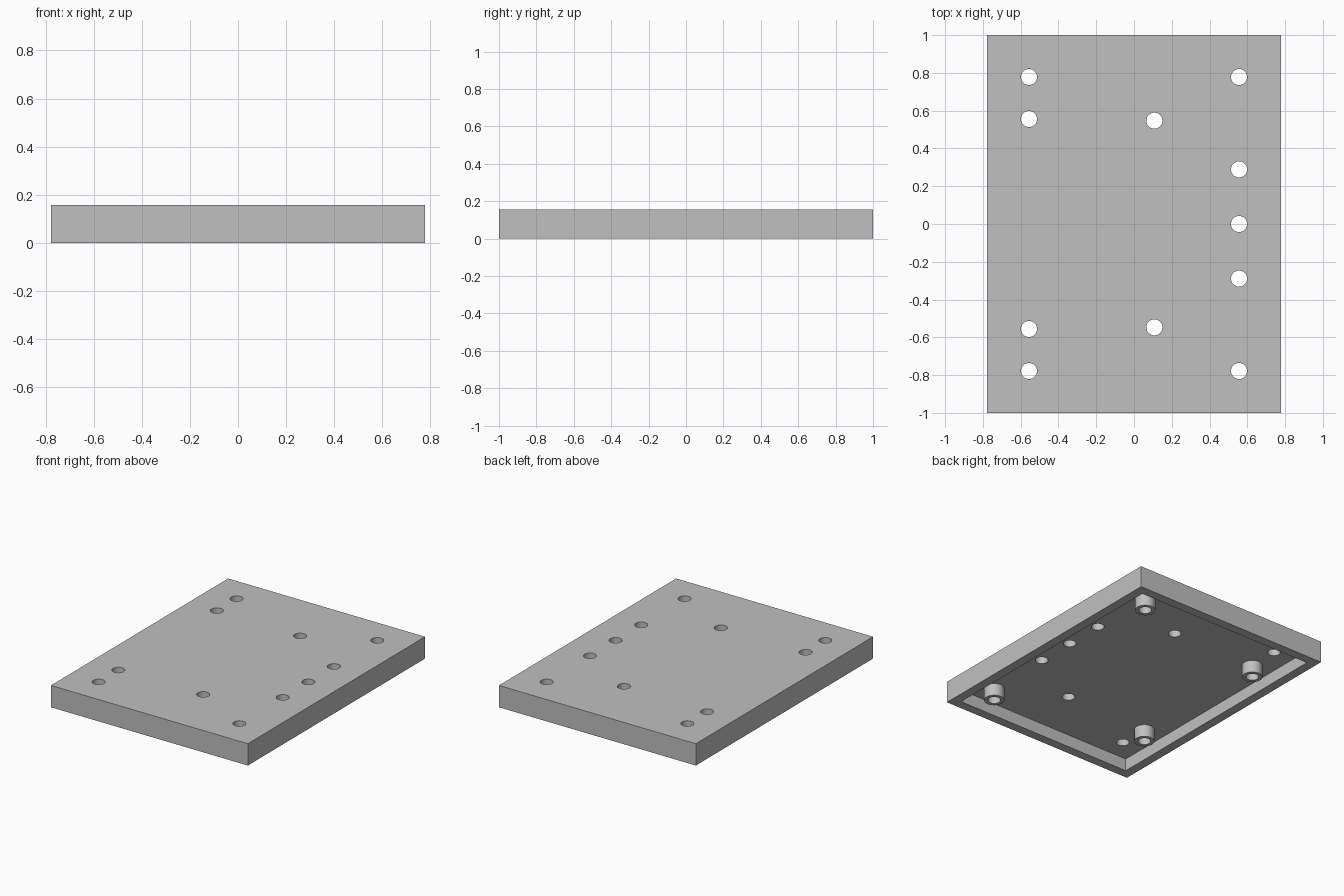
import bpy, bmesh, math
from mathutils import Matrix

cube = bpy.data.objects.get("Cube")
if cube:
    bpy.data.objects.remove(cube, do_unlink=True)

WIDTH, DEPTH, HEIGHT = 1.556, 2.0, 0.156
WALL, CAVITY = 0.067, 0.089
HOLE_R, POST_R, SEGMENTS = 0.0425, 0.067, 48

# Hole layout, mirrored front to back
POSTS = [(x, s * y) for x, y in ((0.556, 0.778), (-0.556, 0.556)) for s in (-1, 1)]
PLAIN = [(x, s * y) for x, y in ((-0.556, 0.778), (0.108, 0.547), (0.556, 0.289))
         for s in (-1, 1)] + [(0.556, 0)]

grey = bpy.data.materials.new("light_grey")
grey.use_nodes = True
COLOUR = (0.53, 0.53, 0.53, 1)
grey.diffuse_color = COLOUR
grey.node_tree.nodes["Principled BSDF"].inputs["Base Color"].default_value = COLOUR


def add_object(name, bm):
    mesh = bpy.data.meshes.new(name)
    bm.to_mesh(mesh)
    bm.free()
    mesh.materials.append(grey)
    obj = bpy.data.objects.new(name, mesh)
    bpy.context.collection.objects.link(obj)
    return obj


def box(name, size, z0, z1):
    bm = bmesh.new()
    bmesh.ops.create_cube(bm, size=1, matrix=Matrix.Translation((0, 0, (z0 + z1) / 2))
                          @ Matrix.Diagonal((size[0], size[1], z1 - z0, 1)))
    return add_object(name, bm)


def cylinders(name, places, radius, z0, z1):
    bm = bmesh.new()
    for x, y in places:
        bmesh.ops.create_cone(bm, cap_ends=True, segments=SEGMENTS, radius1=radius,
                              radius2=radius, depth=z1 - z0,
                              matrix=Matrix.Translation((x, y, (z0 + z1) / 2)))
    return add_object(name, bm)


def activate(obj):
    bpy.ops.object.select_all(action='DESELECT')
    obj.select_set(True)
    bpy.context.view_layer.objects.active = obj


def cut(obj, cutter):
    cutter.hide_render = True
    mod = obj.modifiers.new("cut", 'BOOLEAN')
    mod.operation, mod.solver, mod.object = 'DIFFERENCE', 'EXACT', cutter
    activate(obj)
    bpy.ops.object.modifier_apply(modifier=mod.name)
    bpy.data.objects.remove(cutter, do_unlink=True)


def smooth(obj):
    activate(obj)
    bpy.ops.object.shade_smooth_by_angle(angle=math.radians(30))


# Cover plate: hollow underneath, with through holes
plate = box("cover_plate", (WIDTH, DEPTH), 0, HEIGHT)
cut(plate, box("cavity_cutter", (WIDTH - 2 * WALL, DEPTH - 2 * WALL), -0.1, CAVITY))
cut(plate, cylinders("hole_cutter", POSTS + PLAIN, HOLE_R, -0.1, HEIGHT + 0.1))
smooth(plate)

# Tubular standoffs under four of the holes
for i, place in enumerate(POSTS):
    post = cylinders(f"standoff_{i + 1}", [place], POST_R, 0, CAVITY)
    cut(post, cylinders("bore_cutter", [place], HOLE_R, -0.1, HEIGHT))
    smooth(post)
